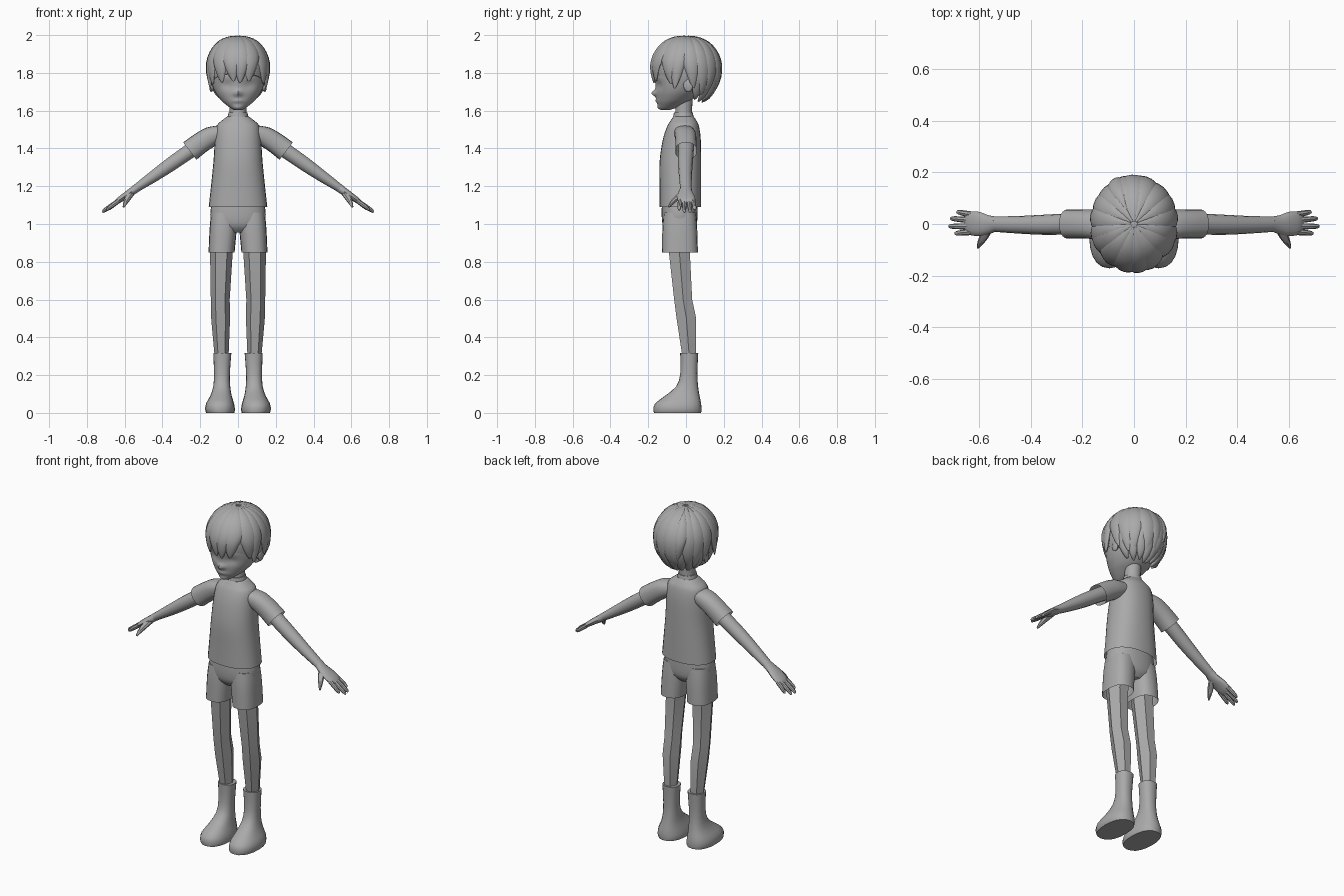
import bpy, bmesh, math
from mathutils import Vector

if "Cube" in bpy.data.objects:
    bpy.data.objects.remove(bpy.data.objects["Cube"])

X, Y = Vector((1, 0, 0)), Vector((0, 1, 0))
clay = bpy.data.materials.new("plain_grey")
clay.diffuse_color = (0.4, 0.4, 0.4, 1)
clay.use_nodes = True
clay.node_tree.nodes["Principled BSDF"].inputs["Base Color"].default_value = clay.diffuse_color


def finish(name, bm, mirror=False, angle=40):
    """Turn a bmesh into a shaded object, optionally mirrored left to right."""
    bmesh.ops.recalc_face_normals(bm, faces=bm.faces)
    me = bpy.data.meshes.new(name)
    bm.to_mesh(me)
    bm.free()
    me.materials.append(clay)
    me.shade_smooth()
    me.set_sharp_from_angle(angle=math.radians(angle))
    ob = bpy.data.objects.new(name, me)
    bpy.context.collection.objects.link(ob)
    if mirror:
        ob.modifiers.new("mirror", "MIRROR").use_mirror_merge = False
    return ob


def smooth_rings(rings, steps):
    """Catmull-Rom interpolation between cross-sections."""
    out = []
    for i in range(len(rings) - 1):
        quad = [rings[max(0, i - 1)], rings[i], rings[i + 1], rings[min(len(rings) - 1, i + 2)]]
        for k in range(steps):
            t = k / steps
            out.append([0.5 * (2 * b + (c - a) * t + (2 * a - 5 * b + 4 * c - d) * t * t
                               + (3 * b - a - 3 * c + d) * t ** 3) for a, b, c, d in zip(*quad)])
    return out + [rings[-1]]


def skin(bm, loops, caps=(True, True)):
    """Bridge closed point loops with quads."""
    vs = [[bm.verts.new(p) for p in loop] for loop in loops]
    n = len(vs[0])
    for a, b in zip(vs, vs[1:]):
        for j in range(n):
            bm.faces.new((a[j], a[(j + 1) % n], b[(j + 1) % n], b[j]))
    for use, loop in zip(caps, (vs[0], vs[-1])):
        if use:
            bm.faces.new(loop)


def loft(bm, rings, sides=20, u=X, v=Y, steps=3, power=2, caps=(True, True), warp=None):
    """Rings are (x, y, z, radius along u, radius along v)."""
    loops = []
    for x, y, z, ru, rv in smooth_rings(rings, steps):
        loop = []
        for j in range(sides):
            c, s = (f(2 * math.pi * j / sides) for f in (math.cos, math.sin))
            c, s = (math.copysign(abs(w) ** (2 / power), w) for w in (c, s))
            p = Vector((x, y, z)) + u * (ru * c) + v * (rv * s)
            loop.append(warp(p) if warp else p)
        loops.append(loop)
    skin(bm, loops, caps)


def part(name, rings, mirror=False, angle=40, **kw):
    bm = bmesh.new()
    loft(bm, rings, **kw)
    return finish(name, bm, mirror, angle)


# Shirt body, collar and sleeves
part("shirt", [(0, -.03, 1.09, .155, .11), (0, -.03, 1.2, .143, .11), (0, -.03, 1.33, .13, .11),
               (0, -.022, 1.45, .122, .1), (0, -.015, 1.52, .112, .083), (0, -.013, 1.548, .085, .068),
               (0, -.013, 1.57, .056, .053)], sides=28, power=2.3, caps=(False, True))
part("collar", [(0, -.013, 1.555, .058, .056), (0, -.014, 1.59, .05, .05)], steps=1)
part("sleeve", [(.07, -.01, 1.487, .055, .045), (.135, -.003, 1.467, .057, .054),
                (.2, 0, 1.428, .056, .056), (.255, 0, 1.386, .057, .058)],
     mirror=True, u=Y, v=Vector((.61, 0, .79)), power=2.3, caps=(True, False))

# Arms
arm_up = Vector((.57, 0, .82))
part("arm", [(.18, 0, 1.435, .042, .042), (.255, 0, 1.386, .041, .04), (.35, -.003, 1.32, .039, .038),
             (.45, -.003, 1.25, .034, .031), (.56, 0, 1.175, .029, .02)],
     mirror=True, u=Y, v=arm_up, sides=14)

# Hands: palm, four fingers, thumb
bm = bmesh.new()
loft(bm, [(.535, 0, 1.192, .029, .023), (.565, -.003, 1.17, .037, .021), (.6, 0, 1.147, .047, .018),
          (.635, .003, 1.122, .046, .015), (.652, .004, 1.108, .038, .009)], u=Y, v=arm_up, sides=14)
for y0, y1, x1, z1 in ((.037, .046, .688, 1.075), (.015, .021, .712, 1.063),
                       (-.009, -.009, .718, 1.062), (-.031, -.036, .695, 1.073)):
    loft(bm, [(.63, y0, 1.124, .012, .012), ((.63 + x1) / 2, (y0 + y1) / 2, (1.128 + z1) / 2, .0115, .012),
              (x1 - .007, y1, z1 + .008, .009, .009), (x1, y1, z1, .004, .004)],
         u=Y, v=arm_up, sides=8, steps=2)
loft(bm, [(.565, -.015, 1.165, .02, .018), (.583, -.05, 1.137, .018, .015), (.597, -.075, 1.112, .012, .012),
          (.606, -.093, 1.09, .005, .005)], u=Vector((.9, .3, 0)), v=Vector((.2, -.5, .8)), sides=8)
finish("hand", bm, mirror=True)

# Shorts
part("shorts_hips", [(0, -.033, 1.13, .135, .093), (0, -.034, 1.05, .147, .095),
                     (0, -.033, .99, .13, .088), (0, -.032, .955, .06, .06)], sides=28, power=2.3)
part("shorts_leg", [(.07, -.033, 1.06, .072, .085), (.078, -.033, .98, .072, .092),
                    (.087, -.032, .85, .069, .095)], mirror=True, power=2.5, caps=(True, False))

# Faceted legs
part("leg", [(.085, -.035, .95, .063, .068), (.088, -.035, .85, .06, .064), (.094, -.015, .6, .05, .055),
             (.092, .002, .5, .05, .06), (.087, .017, .3, .037, .042)],
     mirror=True, sides=6, steps=1, angle=35)

# Boots
part("boot", [(.094, -.045, 0, .074, .125), (.095, -.045, .018, .079, .127), (.095, -.042, .05, .074, .122),
              (.09, -.02, .09, .057, .092), (.086, .006, .14, .045, .058), (.085, .015, .21, .042, .045),
              (.083, .017, .318, .048, .048)], mirror=True, power=2.3, steps=2)


# Head with nose, lips, and eye hollows
def face(p):
    if p.y < -.06:
        bump = lambda w, z, h, k: h * math.exp(-(p.x / w) ** 2 - ((p.z - z) / k) ** 2)
        p.y -= bump(.016, 1.692, .026, .016) + bump(.028, 1.652, .007, .012) + bump(.03, 1.615, .008, .015)
        for side in (-1, 1):
            p.y += .012 * math.exp(-((p.x - side * .055) / .032) ** 2 - ((p.z - 1.735) / .025) ** 2)
    return p


part("neck", [(0, -.015, 1.54, .047, .047), (0, -.012, 1.6, .044, .044), (0, -.01, 1.68, .046, .046)])
part("head", [(0, -.105, 1.603, .018, .022), (0, -.098, 1.612, .037, .042), (0, -.08, 1.635, .068, .07),
              (0, -.06, 1.66, .094, .095), (0, -.04, 1.70, .122, .119), (0, -.022, 1.75, .14, .142),
              (0, -.01, 1.8, .145, .155), (0, 0, 1.88, .13, .14), (0, 0, 1.95, .07, .08)],
     sides=40, steps=6, warp=face)
part("ear", [(.125, .005, 1.735, .014, .02), (.142, .012, 1.735, .026, .037), (.15, .014, 1.737, .018, .027)],
     mirror=True, u=Y, v=Vector((0, 0, 1)), sides=12)


# Hair: az is degrees from the front, th is degrees down from the crown
def scalp(az, th, grow=1, flare=0):
    a, t = math.radians(az), math.radians(th)
    r = math.sin(t)
    if th > 90:
        r += flare * (1 - r)
    z = math.cos(t) * (.165 if th < 90 else .2)
    return Vector((.157 * grow * r * math.sin(a), -.176 * grow * r * math.cos(a), 1.825 + z * grow))


bm = bmesh.new()
skin(bm, [[scalp(az, 3 + f / 14 * (117 - 20 * math.cos(math.radians(az)) - 3)) for az in range(0, 360, 9)]
          for f in range(15)])
finish("hair_cap", bm)


def lock(bm, az, width, th0, th1, sway=0, flare=0, thick=.016):
    """A pointed strand lying along the scalp."""
    loops = []
    for i in range(15):
        t = i / 14
        a = az + sway * t * t
        p = scalp(a, th0 + (th1 - th0) * t, 1.0, flare)
        ar = math.radians(a)
        side = Vector((math.cos(ar), math.sin(ar), 0))
        out = (p - Vector((0, 0, 1.825))).normalized()
        w = width * (.12 + .88 * math.sin(math.pi / 2 * min(1, t / .55))) * min(1, (1.01 - t) / .4) ** .65
        h = thick * min(1, .45 + t * 2) * min(1, (1.02 - t) / .25) ** .6
        loops.append([p + side * (w * math.cos(q)) + out * (h * math.sin(q) - .35 * (w * math.cos(q)) ** 2 / .16)
                      for q in (2 * math.pi * j / 12 for j in range(12))])
    skin(bm, loops)


bm = bmesh.new()
# fringe
for az, w, th, sway in ((-66, .052, 115, 4), (-42, .055, 112, 8), (-17, .056, 110, 8),
                        (9, .05, 113, -5), (30, .056, 110, -8), (56, .056, 114, 6)):
    lock(bm, az, w, 4, th, sway, flare=.5)
# sides
for s in (-1, 1):
    lock(bm, s * 78, .046, 5, 122, s * -8, flare=.95)
    lock(bm, s * 97, .05, 5, 121, s * 7, flare=.5)
    lock(bm, s * 118, .05, 6, 134, s * 6, flare=.3)
    lock(bm, s * 140, .052, 4, 136, s * -5, flare=.15)
    lock(bm, s * 162, .052, 6, 139, s * 6, flare=.12)
    # nape points
    for az, th in ((112, 146), (132, 152), (152, 150), (170, 154)):
        lock(bm, s * az, .028, 88, th, s * 4, flare=.06, thick=.012)
lock(bm, 180, .05, 3, 130, 5, flare=.2)
# loose tuft at the back
lock(bm, -150, .04, 20, 112, -8, flare=.9, thick=.022)
finish("hair_locks", bm, angle=50)
